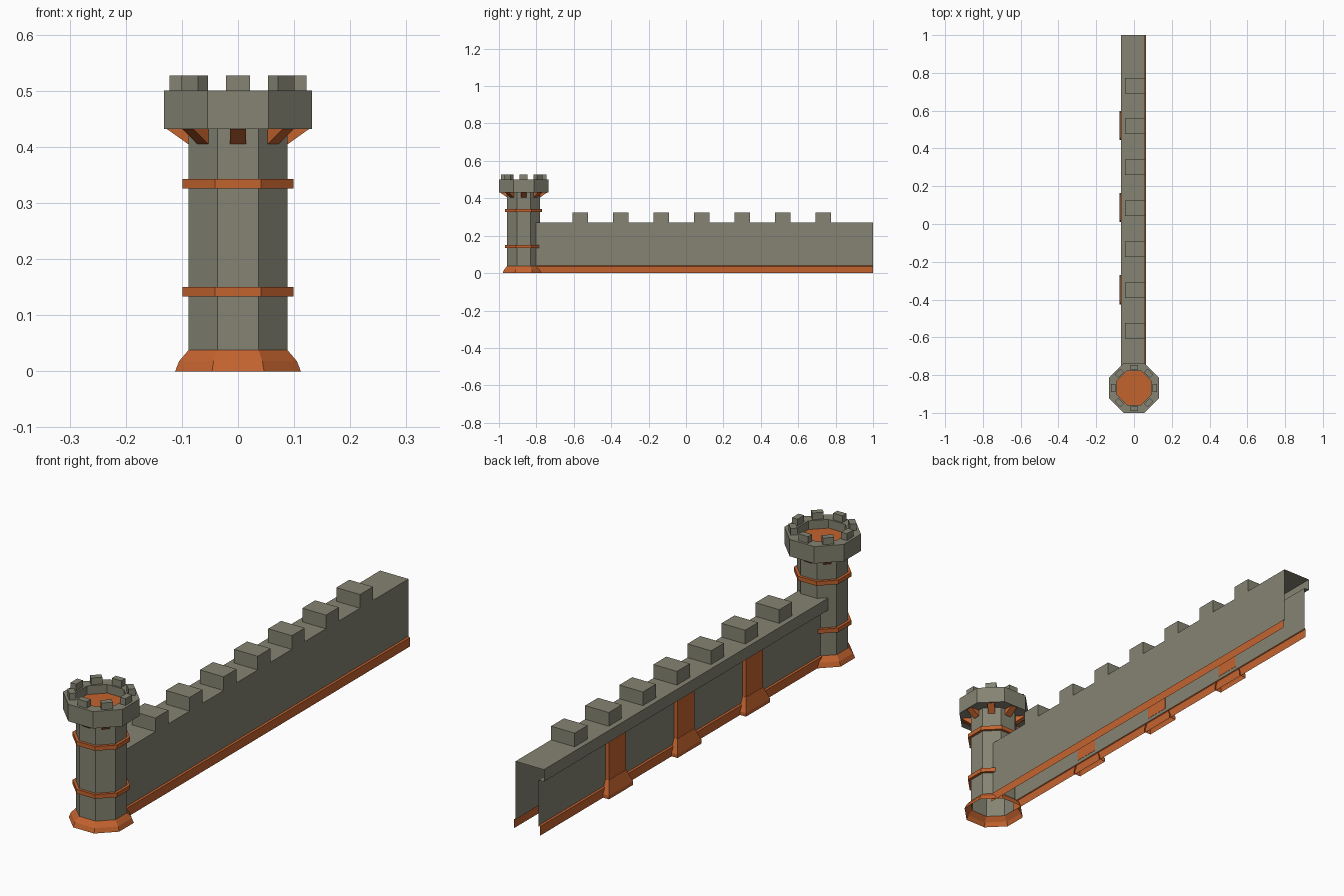
import bpy, bmesh, math
from mathutils import Matrix, Vector

if "Cube" in bpy.data.objects:
    bpy.data.objects.remove(bpy.data.objects["Cube"])


def material(name, rgb):
    m = bpy.data.materials.new(name)
    m.diffuse_color = (*rgb, 1)
    m.use_nodes = True
    m.node_tree.nodes["Principled BSDF"].inputs["Base Color"].default_value = m.diffuse_color
    return m


STONE = material("grey stone", (0.235, 0.23, 0.17))
TRIM = material("orange trim", (0.55, 0.125, 0.028))
TOWER = Vector((0, -0.868, 0))
Y0, Y1 = -0.805, 1.0


def finish(name, bm, mat, recalc=True):
    if recalc:
        bmesh.ops.recalc_face_normals(bm, faces=bm.faces)
    me = bpy.data.meshes.new(name)
    bm.to_mesh(me)
    bm.free()
    me.materials.append(mat)
    ob = bpy.data.objects.new(name, me)
    bpy.context.collection.objects.link(ob)
    return ob


def octagon(name, profile, mat, closed=False, cap=False):
    """Eight-sided ring stack; profile is (flat-to-centre distance, z) going up the outside."""
    bm = bmesh.new()
    rings = []
    for a, z in profile:
        r = a / math.cos(math.pi / 8)
        rings.append([bm.verts.new(TOWER + Vector((r * math.cos(t), r * math.sin(t), z)))
                      for t in [math.pi / 8 + i * math.pi / 4 for i in range(8)]])
    pairs = list(zip(rings, rings[1:] + (rings[:1] if closed else [])))
    for lo, hi in pairs:
        for i in range(8):
            j = (i + 1) % 8
            bm.faces.new((lo[i], lo[j], hi[j], hi[i]))
    if cap:
        bm.faces.new(rings[-1])
    return finish(name, bm, mat, recalc=False)


def prism(bm, profile, w, matrix=Matrix()):
    """Extrude an (x, z) profile over y = -w..w."""
    a, b = [[bm.verts.new(matrix @ Vector((x, y, z))) for x, z in profile] for y in (-w, w)]
    n = len(profile)
    bm.faces.new(a)
    bm.faces.new(b[::-1])
    for i in range(n):
        j = (i + 1) % n
        bm.faces.new((a[i], b[i], b[j], a[j]))


def sheet(name, profile, mat):
    """Open strip following an (x, z) profile along the whole wall."""
    bm = bmesh.new()
    a, b = [[bm.verts.new((x, y, z)) for x, z in profile] for y in (Y0, Y1)]
    for i in range(len(profile) - 1):
        bm.faces.new((a[i], a[i + 1], b[i + 1], b[i]))
    return finish(name, bm, mat, recalc=False)


def box(x0, x1, z0, z1):
    return [(x0, z0), (x1, z0), (x1, z1), (x0, z1)]


# Tower
octagon("tower_base", [(0.112, 0), (0.105, 0.018), (0.088, 0.038)], TRIM)
octagon("tower_shaft", [(0.088, 0.036), (0.088, 0.434)], STONE)
for label, z in (("lower", 0.133), ("upper", 0.326)):
    octagon(label + "_band", [(0.087, z), (0.099, z), (0.099, z + 0.017), (0.087, z + 0.017)], TRIM)
octagon("tower_parapet", [(0.087, 0.432), (0.132, 0.432), (0.132, 0.5),
                          (0.09, 0.5), (0.09, 0.464)], STONE)
octagon("tower_floor", [(0.0905, 0.4645), (0.0905, 0.465)], TRIM, cap=True)

# Tower corbels and merlons, one per side
corbels, merlons = bmesh.new(), bmesh.new()
for i in range(8):
    m = Matrix.Translation(TOWER) @ Matrix.Rotation(i * math.pi / 4, 4, 'Z')
    prism(corbels, [(0.086, 0.405), (0.089, 0.405), (0.127, 0.432), (0.086, 0.432)], 0.014, m)
    prism(merlons, box(0.097, 0.122, 0.4995, 0.527), 0.021, m)
finish("tower_corbels", corbels, TRIM)
finish("tower_merlons", merlons, STONE)

# Wall: hollow shell with an overhanging ledge on the left
sheet("wall_shell", [(0.058, 0.036), (0.058, 0.27), (-0.068, 0.27), (-0.068, 0.222),
                     (-0.045, 0.222), (-0.045, 0.036)], STONE)
sheet("right_plinth", [(0.064, 0), (0.064, 0.036), (0.058, 0.04)], TRIM)
sheet("left_plinth", [(-0.045, 0.04), (-0.051, 0.036), (-0.051, 0)], TRIM)

# Wall merlons
bm = bmesh.new()
for i in range(7):
    prism(bm, box(-0.047, 0.058, 0.2695, 0.325), 0.041,
          Matrix.Translation((0, -0.566 + i * 0.2165, 0)))
finish("wall_merlons", bm, STONE)

# Buttresses on the left side with flared feet
posts, feet = bmesh.new(), bmesh.new()
for y in (-0.348, 0.087, 0.522):
    prism(posts, box(-0.061, -0.044, 0.05, 0.222), 0.053, Matrix.Translation((0, y, 0)))
    rings = []
    for x, w, z in ((-0.077, 0.077, 0), (-0.077, 0.077, 0.014), (-0.062, 0.054, 0.065)):
        rings.append([feet.verts.new(p) for p in ((-0.046, y - w, z), (x, y - w, z),
                                                  (x, y + w, z), (-0.046, y + w, z))])
    for lo, hi in zip(rings, rings[1:]):
        for i in range(3):
            feet.faces.new((lo[i], hi[i], hi[i + 1], lo[i + 1]))
    feet.faces.new(rings[-1][::-1])
finish("buttress_posts", posts, TRIM)
finish("buttress_feet", feet, TRIM, recalc=False)
